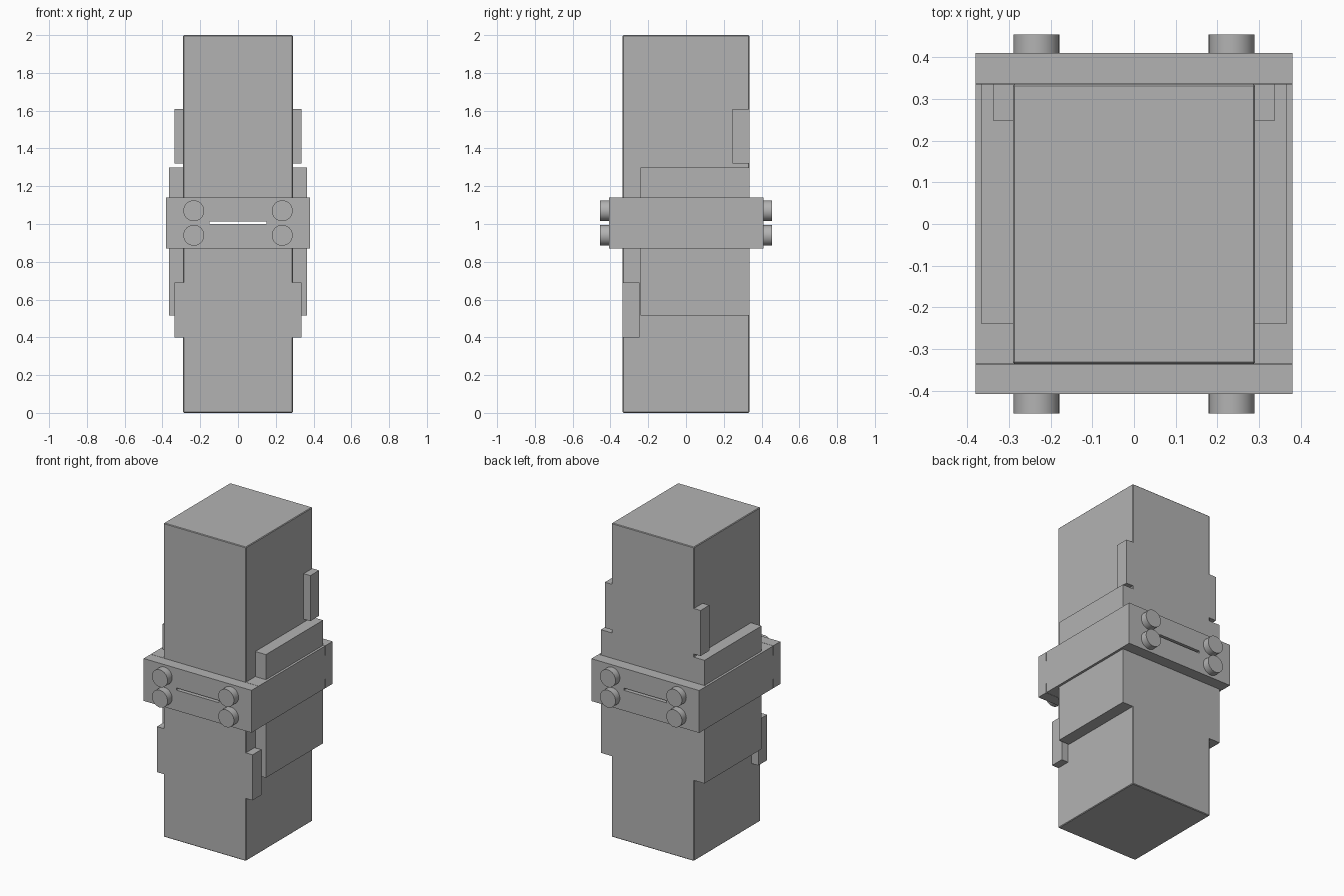
import bpy
import math
from mathutils import Vector

old = bpy.data.objects.get("Cube")
if old:
    bpy.data.objects.remove(old, do_unlink=True)

GREY = (0.45, 0.45, 0.45, 1.0)
grey = bpy.data.materials.new("plain_grey")
grey.use_nodes = True
grey.diffuse_color = GREY
grey.node_tree.nodes["Principled BSDF"].inputs["Base Color"].default_value = GREY


def box(name, low, high, bevel=0.0):
    """Box between two opposite corners, optionally with small chamfers."""
    low, high = Vector(low), Vector(high)
    bpy.ops.mesh.primitive_cube_add(size=1, location=(low + high) / 2)
    ob = bpy.context.object
    ob.name = name
    ob.scale = high - low
    bpy.ops.object.transform_apply(location=False, rotation=False, scale=True)
    ob.data.materials.append(grey)
    if bevel:
        mod = ob.modifiers.new("soft_edges", "BEVEL")
        mod.width = bevel
        mod.segments = 1
    return ob


def cut(target, low, high):
    """Subtract a box from the target and drop the cutter."""
    cutter = box("cutter", low, high)
    cutter.hide_render = True
    mod = target.modifiers.new("cut", "BOOLEAN")
    mod.operation = "DIFFERENCE"
    mod.solver = "EXACT"
    mod.object = cutter
    bpy.context.view_layer.objects.active = target
    bpy.ops.object.modifier_apply(modifier=mod.name)
    bpy.data.objects.remove(cutter, do_unlink=True)


# Two main blocks with a narrow gap between them
X, Y = 0.29, 0.335
box("lower_body", (-X, -Y, 0), (X, Y, 1.0), 0.004)
box("upper_body", (-X, -Y, 1.014), (X, Y, 2), 0.004)

# Collar clamped around the joint, with a slot front to back and thin seams
collar = box("collar", (-0.38, -0.407, 0.87), (0.38, 0.41, 1.14))
cut(collar, (-0.288, -0.333, 0.8), (0.288, 0.333, 1.2))
cut(collar, (-0.15, -0.5, 1.0), (0.15, 0.5, 1.014))
for y in (-0.336, 0.336):
    for z0, z1 in ((0.8, 0.93), (1.08, 1.2)):
        cut(collar, (-0.5, y - 0.001, z0), (0.5, y + 0.001, z1))

# Side rails and small guide fins, mirrored left and right
for side, s in (("left", 1), ("right", -1)):
    def side_box(name, depth, y0, y1, z0, z1):
        xs = sorted((s * 0.285, s * depth))
        box(f"{side}_{name}", (xs[0], y0, z0), (xs[1], y1, z1))

    side_box("rail", 0.365, -0.24, Y, 0.515, 1.30)
    side_box("upper_fin", 0.337, 0.247, Y, 1.32, 1.61)
    side_box("lower_fin", 0.337, -Y, -0.247, 0.40, 0.69)

# Round bolt heads on the front and back of the collar
for face, f in (("front", -1), ("back", 1)):
    for side, x in (("left", 0.234), ("right", -0.234)):
        for level, z in (("upper", 1.07), ("lower", 0.94)):
            bpy.ops.mesh.primitive_cylinder_add(
                vertices=48, radius=0.055, depth=0.06,
                location=(x, f * 0.424, z), rotation=(math.pi / 2, 0, 0))
            bolt = bpy.context.object
            bolt.name = f"{face}_{side}_{level}_bolt"
            bolt.data.materials.append(grey)
            bpy.ops.object.shade_smooth_by_angle(angle=math.radians(30))
